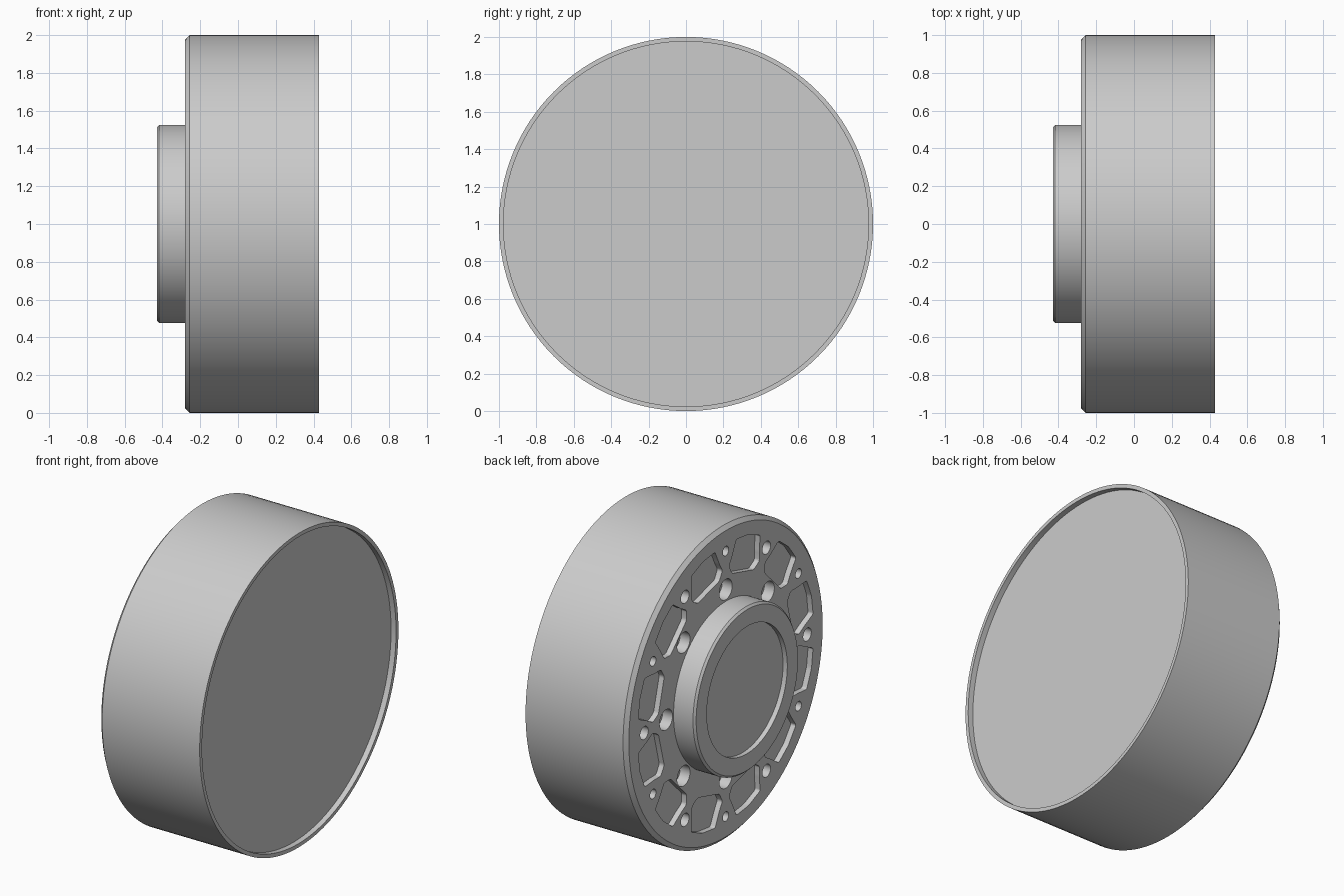
import bpy, bmesh, math
from mathutils import Vector

cube = bpy.data.objects.get("Cube")
if cube:
    bpy.data.objects.remove(cube, do_unlink=True)

grey = bpy.data.materials.new("satin_grey")
grey.use_nodes = True
COLOR = (0.6, 0.6, 0.6, 1)
grey.diffuse_color = COLOR
grey.node_tree.nodes["Principled BSDF"].inputs["Base Color"].default_value = COLOR

AXIS_Z = 1.0      # height of the turning axis
FACE = -0.28      # x of the flange face


def polar(x, r, deg):
    a = math.radians(deg)
    return Vector((x, r * math.cos(a), AXIS_Z + r * math.sin(a)))


def make_object(name, bm):
    bmesh.ops.recalc_face_normals(bm, faces=bm.faces)
    mesh = bpy.data.meshes.new(name)
    bm.to_mesh(mesh)
    bm.free()
    mesh.materials.append(grey)
    ob = bpy.data.objects.new(name, mesh)
    bpy.context.collection.objects.link(ob)
    return ob


def lathe(name, profile, steps=128):
    """Turn an (x, radius) profile around the x axis and cap its ends."""
    bm = bmesh.new()
    rings = [[bm.verts.new(polar(x, r, 360 * i / steps)) for i in range(steps)]
             for x, r in profile]
    for a, b in zip(rings, rings[1:]):
        for i in range(steps):
            j = (i + 1) % steps
            bm.faces.new((a[i], a[j], b[j], b[i]))
    bm.faces.new(rings[0])
    bm.faces.new(rings[-1])
    return make_object(name, bm)


def prism(bm, outline, depth, rounding=0):
    """Add a cutter that sinks an outline into the flange face."""
    top = [bm.verts.new(p) for p in outline]
    bottom = [bm.verts.new(p + Vector((depth + 0.03, 0, 0))) for p in outline]
    n = len(top)
    bm.faces.new(top)
    bm.faces.new(bottom)
    for i in range(n):
        j = (i + 1) % n
        bm.faces.new((top[i], top[j], bottom[j], bottom[i]))
    if rounding:
        edges = [bm.edges.get((t, b)) for t, b in zip(top, bottom)]
        bmesh.ops.bevel(bm, geom=edges, offset=rounding, segments=4,
                        profile=0.5, affect='EDGES')


def hole(bm, r, deg, radius, depth):
    c = polar(FACE - 0.03, r, deg)
    turn = [2 * math.pi * i / 28 for i in range(28)]
    prism(bm, [c + radius * Vector((0, math.cos(t), math.sin(t))) for t in turn], depth)


# Drum with a chamfered back edge and a shallow dished front
drum = lathe("drum", [(FACE, 0.975), (-0.257, 1), (0.43, 1),
                      (0.43, 0.976), (0.395, 0.976)])

# Hub with a shallow round recess
hub = lathe("hub", [(-0.40, 0.405), (-0.43, 0.405), (-0.43, 0.512),
                    (-0.417, 0.525), (FACE + 0.01, 0.525)])

# Cutters for pockets and bolt holes
bm = bmesh.new()
HALF_POCKET = [(0.68, 9.5), (0.735, 12.4), (0.79, 10.3), (0.885, 8)]
for k in range(12):
    mid = 30 * k + 15
    side = [polar(FACE - 0.03, r, mid + a) for r, a in HALF_POCKET]
    crown = [polar(FACE - 0.03, 0.893, mid)]
    other = [polar(FACE - 0.03, r, mid - a) for r, a in reversed(HALF_POCKET)]
    prism(bm, side + crown + other, 0.035, 0.012)
for k in range(6):
    hole(bm, 0.82, 60 * k, 0.041, 0.1)
    hole(bm, 0.845, 60 * k + 30, 0.03, 0.1)
for k in range(8):
    hole(bm, 0.6, 45 * k, 0.065, 0.07)
cutters = make_object("pocket_cutters", bm)
cutters.hide_render = True

# Cut the drum, then drop the cutters
mod = drum.modifiers.new("pockets", 'BOOLEAN')
mod.operation = 'DIFFERENCE'
mod.solver = 'EXACT'
mod.object = cutters
bpy.context.view_layer.objects.active = drum
bpy.ops.object.modifier_apply(modifier=mod.name)
bpy.data.objects.remove(cutters, do_unlink=True)

# Smooth the turned surfaces and keep the edges crisp
for ob in bpy.context.view_layer.objects:
    ob.select_set(ob in (drum, hub))
bpy.ops.object.shade_smooth_by_angle(angle=math.radians(30))
